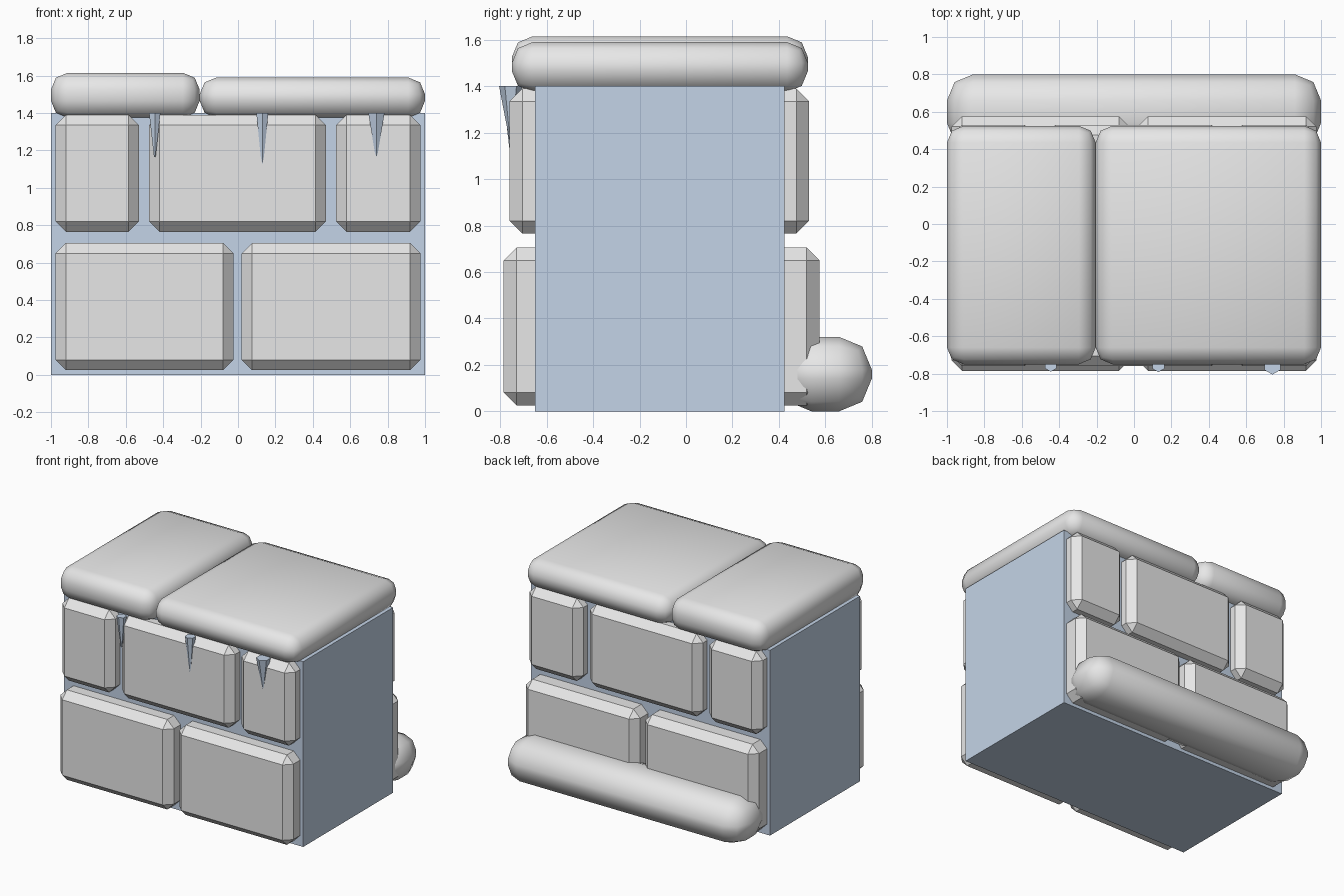
import bpy
import bmesh
import math
from mathutils import Vector

old = bpy.data.objects.get("Cube")
if old:
    bpy.data.objects.remove(old, do_unlink=True)


def material(name, colour):
    mat = bpy.data.materials.new(name)
    mat.use_nodes = True
    mat.diffuse_color = (*colour, 1)
    mat.node_tree.nodes["Principled BSDF"].inputs["Base Color"].default_value = (*colour, 1)
    return mat


PALE = material("pale grey", (0.8, 0.8, 0.8))
ICE = material("ice blue", (0.58, 0.69, 0.84))


def finish(bm, name, mat, smooth=False):
    bmesh.ops.recalc_face_normals(bm, faces=bm.faces)
    for face in bm.faces:
        face.smooth = smooth
    mesh = bpy.data.meshes.new(name)
    bm.to_mesh(mesh)
    bm.free()
    mesh.materials.append(mat)
    obj = bpy.data.objects.new(name, mesh)
    bpy.context.collection.objects.link(obj)
    return obj


def block(name, x, y, z, mat, bevel=0, segments=1, smooth=False):
    """Box spanning the given ranges, with optionally bevelled edges."""
    bm = bmesh.new()
    bmesh.ops.create_cube(bm, size=1)
    spans = (x, y, z)
    for v in bm.verts:
        v.co = Vector([(a + b) / 2 + c * (b - a) for c, (a, b) in zip(v.co, spans)])
    if bevel:
        bmesh.ops.bevel(bm, geom=bm.edges[:], offset=bevel, segments=segments,
                        profile=0.5, affect='EDGES')
    return finish(bm, name, mat, smooth)


# Mortar core
block("wall_core", (-1, 1), (-0.65, 0.425), (0, 1.4), ICE)

# Two brick courses on the front and on the back
lower = [(-0.975, -0.025), (0.02, 0.975)]
upper = [(-0.975, -0.53), (-0.475, 0.47), (0.525, 0.975)]
courses = [("lower", lower, (0.025, 0.705), -0.785, 0.575),
           ("upper", upper, (0.765, 1.39), -0.76, 0.53)]
for row, columns, height, front, back in courses:
    for i, span in enumerate(columns, 1):
        block(f"front_{row}_brick_{i}", span, (front, -0.5), height, PALE, 0.055)
        block(f"back_{row}_brick_{i}", span, (0.28, back), height, PALE, 0.055)

# Soft capping slabs
for name, span, top in [("cap_small", (-1, -0.205), 1.615), ("cap_large", (-0.205, 1), 1.59)]:
    block(name, span, (-0.75, 0.525), (1.375, top), PALE, 0.09, 2, True)

# Rounded drift along the foot of the back
block("back_drift", (-1, 1), (0.4, 0.8), (0, 0.32), PALE, 0.14, 2, True)

# Icicles under the front lip
for i, (x, radius, tip) in enumerate([(-0.445, 0.035, 1.165), (0.13, 0.037, 1.125),
                                      (0.74, 0.05, 1.165)], 1):
    bm = bmesh.new()
    bmesh.ops.create_cone(bm, cap_ends=True, segments=6, radius1=0.005,
                          radius2=radius, depth=1.4 - tip)
    # Turn one edge to the front if the cone starts with a flat side there
    front = min(v.co.y for v in bm.verts)
    if front > -radius * 0.95:
        for v in bm.verts:
            v.co.x, v.co.y = -v.co.y, v.co.x
    bmesh.ops.translate(bm, verts=bm.verts, vec=(x, -0.755, (1.4 + tip) / 2))
    finish(bm, f"icicle_{i}", ICE)
